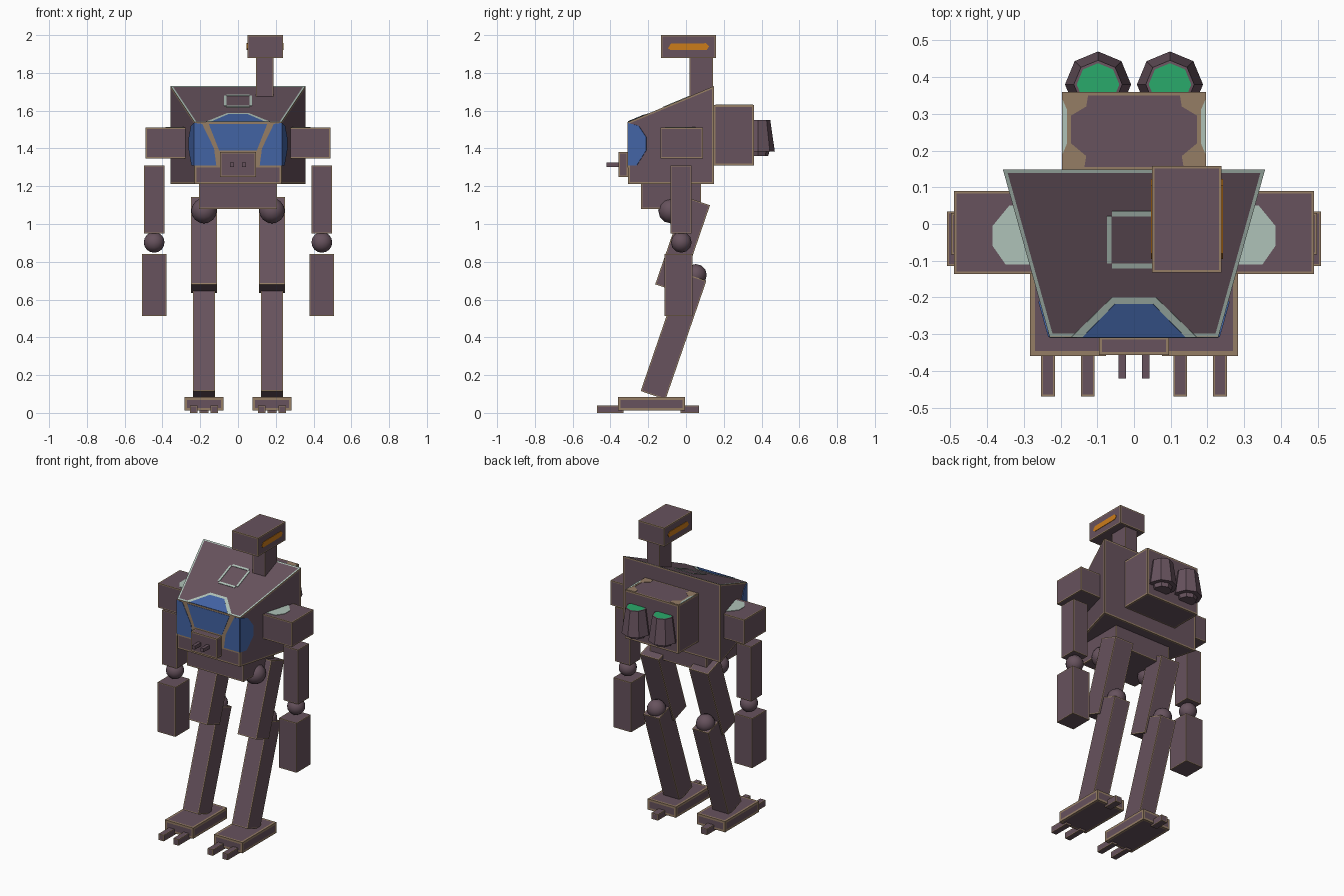
import bpy, bmesh, math
from mathutils import Vector, Matrix

if "Cube" in bpy.data.objects:
    bpy.data.objects.remove(bpy.data.objects["Cube"])


def material(name, rgb):
    m = bpy.data.materials.new(name)
    m.diffuse_color = (*rgb, 1)
    m.use_nodes = True
    m.node_tree.nodes["Principled BSDF"].inputs["Base Color"].default_value = m.diffuse_color
    return m


MAUVE = material("mauve metal", (0.135, 0.085, 0.110))
TAN = material("worn tan edge", (0.300, 0.205, 0.130))
PALE = material("pale grey green", (0.430, 0.540, 0.480))
BLUE = material("blue glass", (0.055, 0.125, 0.370))
GREEN = material("green glow", (0.023, 0.400, 0.145))
ORANGE = material("orange visor", (0.600, 0.200, 0.010))


def finish(name, bm, mats):
    bmesh.ops.recalc_face_normals(bm, faces=bm.faces)
    me = bpy.data.meshes.new(name)
    bm.to_mesh(me)
    bm.free()
    for m in mats:
        me.materials.append(m)
    ob = bpy.data.objects.new(name, me)
    bpy.context.collection.objects.link(ob)
    return ob


def edge_trim(bm, width):
    """Inset every face and give the border the worn edge colour."""
    border = bmesh.ops.inset_individual(bm, faces=bm.faces[:], thickness=width,
                                        use_even_offset=True)["faces"]
    for f in border:
        f.material_index = 1
    return border


def box(name, x, y, z, trim=0.007, tilt=0):
    """Box from (min, max) ranges, tilted about x through its centre."""
    bm = bmesh.new()
    bmesh.ops.create_cube(bm, size=1)
    size = [b - a for a, b in (x, y, z)]
    mid = [(a + b) / 2 for a, b in (x, y, z)]
    bmesh.ops.scale(bm, vec=size, verts=bm.verts)
    if trim:
        edge_trim(bm, trim)
    bm.transform(Matrix.Translation(mid) @ Matrix.Rotation(tilt, 4, 'X'))
    return finish(name, bm, [MAUVE, TAN])


def span(c, w):
    return (c - w / 2, c + w / 2)


def plate(name, pts, out, mat, t=0.004):
    """Thin painted plate: a flat polygon thickened outwards."""
    bm = bmesh.new()
    n = Vector(out).normalized() * t
    low = [bm.verts.new(p) for p in pts]
    top = [bm.verts.new(Vector(p) + n) for p in pts]
    bm.faces.new(low)
    bm.faces.new(top)
    for i in range(len(pts)):
        j = (i + 1) % len(pts)
        bm.faces.new((low[i], low[j], top[j], top[i]))
    return finish(name, bm, [mat])


def ball(name, c, r):
    bm = bmesh.new()
    bmesh.ops.create_uvsphere(bm, u_segments=12, v_segments=8, radius=r)
    bm.transform(Matrix.Translation(c) @ Matrix.Rotation(math.pi / 2, 4, 'Y'))
    ob = finish(name, bm, [MAUVE])
    ob.data.shade_smooth()


# Torso: wedge, wide at the back, with a roof sloping down to the front
YF, YB = -0.307, 0.148
XF, XB = 0.23, 0.357
ZF, ZB, ZLOW = 1.54, 1.73, 1.213


def half_width(y):
    return XF + (y - YF) * (XB - XF) / (YB - YF)


def roof(x, y):
    return (x, y, ZF + (y - YF) * (ZB - ZF) / (YB - YF))


bm = bmesh.new()
bmesh.ops.create_cube(bm, size=2)
for v in bm.verts:
    y = YB if v.co.y > 0 else YF
    z = roof(0, y)[2] if v.co.z > 0 else ZLOW
    v.co = (v.co.x * half_width(y), y, z)
bm.normal_update()
for f in edge_trim(bm, 0.01):
    f.normal_update()
    if f.normal.z > 0.5:
        f.material_index = 2
finish("torso", bm, [MAUVE, TAN, PALE])
ROOF_N = (0, -0.385, 0.92)

# Cockpit windows and their frame
front = (0, -1, 0)
plate("window_frame", [(-XF, YF, 1.30), (XF, YF, 1.30), (XF, YF, 1.54), (-XF, YF, 1.54)],
      front, TAN, 0.002)
plate("front_window", [(-0.155, YF, 1.53), (0.155, YF, 1.53), (0.10, YF, 1.39), (-0.10, YF, 1.39)],
      front, BLUE)
plate("roof_window_frame", [roof(x, y) for x, y in
      ((-0.17, YF), (0.17, YF), (0.06, -0.20), (-0.06, -0.20))], ROOF_N, PALE, 0.002)
plate("roof_window", [roof(x, y) for x, y in
      ((-0.14, YF), (0.14, YF), (0.052, -0.217), (-0.052, -0.217))], ROOF_N, BLUE)
for s in (-1, 1):
    plate("corner_window", [(s * x, YF, z) for x, z in
          ((0.23, 1.535), (0.19, 1.53), (0.127, 1.40), (0.115, 1.31), (0.23, 1.31))], front, BLUE)
    plate("side_window", [(s * half_width(y), y, z) for y, z in
          ((YF, 1.535), (-0.25, 1.52), (-0.21, 1.46), (-0.21, 1.39), (-0.26, 1.31), (YF, 1.31))],
          (s, -0.279, 0), BLUE)

# Roof hatch outline
for name, (x0, x1, y0, y1) in {"hatch_front": (-0.06, 0.06, -0.12, -0.107),
                               "hatch_back": (-0.06, 0.06, 0.022, 0.035),
                               "hatch_left": (-0.074, -0.061, -0.107, 0.022),
                               "hatch_right": (0.061, 0.074, -0.107, 0.022)}.items():
    plate(name, [roof(x0, y0), roof(x1, y0), roof(x1, y1), roof(x0, y1)], ROOF_N, PALE, 0.003)

# Head on an offset neck, visor on both sides
box("neck", (0.095, 0.187), (0.018, 0.142), (1.64, 1.885), 0.005)
box("head", (0.049, 0.239), (-0.132, 0.158), (1.878, 2.0))
for s in (-1, 1):
    x = 0.144 + s * 0.095
    plate("visor", [(x, -0.095, 1.93), (x, -0.08, 1.92), (x, 0.11, 1.922), (x, 0.122, 1.94),
                    (x, 0.105, 1.957), (x, -0.08, 1.955)], (s, 0, 0), ORANGE, 0.003)

# Chin gun
box("gun_box", (-0.095, 0.095), (-0.357, YF), (1.25, 1.38), 0.008)
for s in (-1, 1):
    box("gun_barrel", span(s * 0.032, 0.021), (-0.421, -0.35), (1.303, 1.326), 0)

# Pelvis
box("pelvis", (-0.207, 0.207), (-0.238, 0.08), (1.08, 1.22))

# Backpack and thrusters
box("backpack", (-0.196, 0.196), (0.145, 0.36), (1.31, 1.63), 0.01)
for s in (-1, 1):
    plate("backpack_wear", [(s * x, y, 1.63) for x, y in
          ((0.192, 0.355), (0.125, 0.35), (0.13, 0.32), (0.172, 0.295),
           (0.172, 0.22), (0.13, 0.185), (0.135, 0.155), (0.192, 0.155))], (0, 0, 1), TAN, 0.002)
    plate("backpack_side_edge", [(s * x, y, 1.63) for x, y in
          ((0.195, 0.34), (0.182, 0.31), (0.182, 0.22), (0.195, 0.19))], (0, 0, 1), PALE, 0.003)
    bm = bmesh.new()
    rings = [(0.055, 1.36), (0.062, 1.385), (0.09, 1.385), (0.066, 1.55), (0.058, 1.551)]
    loops = [[bm.verts.new((s * 0.098 + r * math.cos(k * math.pi / 4),
                            0.38 + r * math.sin(k * math.pi / 4), z)) for k in range(8)]
             for r, z in rings]
    for a, b in zip(loops, loops[1:]):
        for k in range(8):
            j = (k + 1) % 8
            bm.faces.new((a[k], a[j], b[j], b[k]))
    bm.faces.new(loops[0])
    bm.faces.new(loops[-1]).material_index = 1
    finish("thruster", bm, [MAUVE, GREEN])

# Arms and legs, mirrored
for s in (-1, 1):
    box("shoulder", span(s * 0.355, 0.27), (-0.136, 0.09), (1.348, 1.51))
    plate("shoulder_patch", [(s * x, y, 1.51) for x, y in
          ((0.385, -0.005), (0.385, -0.06), (0.35, -0.11), (0.26, -0.11), (0.26, 0.05), (0.34, 0.05))],
          (0, 0, 1), PALE, 0.003)
    box("upper_arm", span(s * 0.444, 0.108), (-0.083, 0.03), (0.95, 1.31), 0.005)
    ball("elbow", (s * 0.444, -0.025, 0.903), 0.055)
    box("forearm", span(s * 0.444, 0.13), (-0.114, 0.034), (0.512, 0.84), 0.005)

    ball("hip", (s * 0.18, -0.08, 1.07), 0.067)
    lean = -math.radians(19)
    box("thigh", span(s * 0.18, 0.138), span(-0.018, 0.138), span(0.89, 0.49), 0.006, lean)
    ball("knee", (s * 0.18, 0.052, 0.73), 0.058)
    box("shin", span(s * 0.18, 0.116), span(-0.066, 0.139), span(0.4075, 0.665), 0.006, lean)

    # Foot with two front toes and a heel
    box("foot", span(s * 0.18, 0.207), (-0.36, -0.004), (0.012, 0.083), 0.014)
    for x in (0.126, 0.234):
        box("toe", span(s * x, 0.038), (-0.47, -0.33), (0.0, 0.04), 0.005)
    box("heel", span(s * 0.18, 0.045), (-0.03, 0.07), (0.0, 0.04), 0.005)
